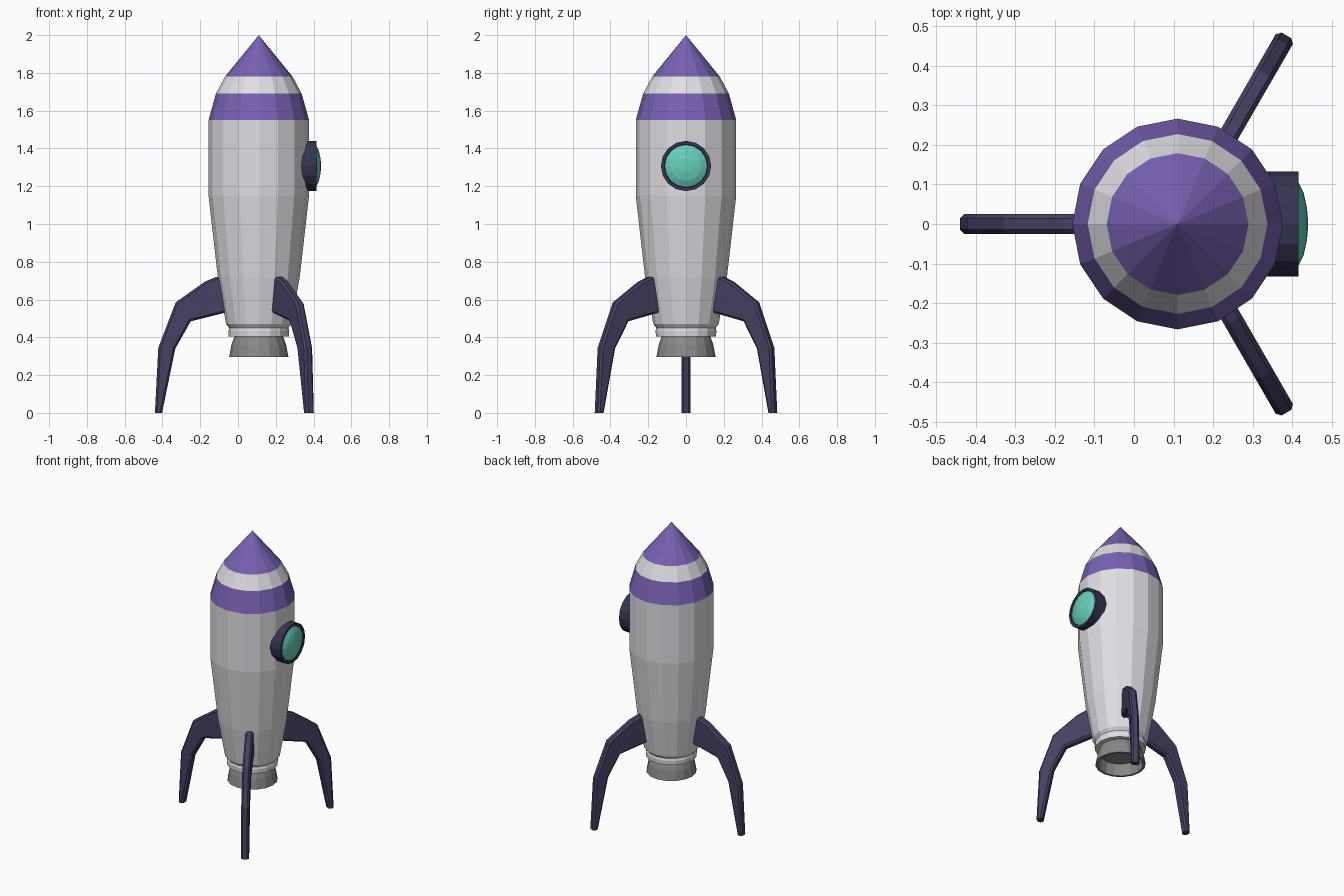
import bpy, bmesh
from math import cos, sin, pi, radians
from mathutils import Matrix, Vector

if "Cube" in bpy.data.objects:
    bpy.data.objects.remove(bpy.data.objects["Cube"])

AXIS_X = 0.11  # rocket axis


def material(name, rgb):
    m = bpy.data.materials.new(name)
    m.diffuse_color = (*rgb, 1)
    m.use_nodes = True
    m.node_tree.nodes["Principled BSDF"].inputs["Base Color"].default_value = m.diffuse_color
    return m


WHITE = material("hull_white", (0.75, 0.73, 0.77))
PURPLE = material("purple", (0.19, 0.12, 0.45))
NAVY = material("navy", (0.06, 0.052, 0.125))
RIM = material("rim_navy", (0.035, 0.035, 0.085))
GLASS = material("glass_teal", (0.13, 0.62, 0.48))
METAL = material("nozzle_grey", (0.25, 0.25, 0.25))


def finish(name, bm, mats, matrix):
    bmesh.ops.recalc_face_normals(bm, faces=bm.faces)
    me = bpy.data.meshes.new(name)
    bm.to_mesh(me)
    bm.free()
    me.transform(matrix)
    for m in mats:
        me.materials.append(m)
    ob = bpy.data.objects.new(name, me)
    bpy.context.collection.objects.link(ob)
    return ob


def lathe(name, profile, mats, matrix, bands=None, n=16):
    """Revolve (radius, height) points about z; radius 0 makes a pole."""
    bm = bmesh.new()
    rings = []
    for r, z in profile:
        count = n if r > 0 else 1
        rings.append([bm.verts.new((r * cos(2 * pi * i / n), r * sin(2 * pi * i / n), z))
                      for i in range(count)])
    for k, (a, b) in enumerate(zip(rings, rings[1:])):
        for i in range(n):
            j = (i + 1) % n
            quad = [a[i % len(a)], a[j % len(a)], b[j % len(b)], b[i % len(b)]]
            face = bm.faces.new(list(dict.fromkeys(quad)))
            face.material_index = bands[k] if bands else 0
    return finish(name, bm, mats, matrix)


base = Matrix.Translation((AXIS_X, 0, 0))

# Hull with striped nose
lathe("hull",
      [(0, 0.405), (0.159, 0.405), (0.161, 0.435), (0.157, 0.45), (0.173, 0.47),
       (0.217, 0.72), (0.266, 1.15), (0.266, 1.55), (0.227, 1.69),
       (0.179, 1.78), (0, 2.0)],
      [WHITE, PURPLE], base, [0] * 7 + [1, 0, 1])

# Hollow engine nozzle
lathe("nozzle",
      [(0, 0.41), (0.127, 0.41), (0.145, 0.36), (0.157, 0.295), (0.142, 0.295),
       (0.125, 0.37), (0, 0.37)],
      [METAL], base)

# Porthole rim and domed glass, facing +x
side = Matrix.Translation((0, 0, 1.307)) @ Matrix.Rotation(pi / 2, 4, 'Y')
lathe("porthole_rim",
      [(0, 0.32), (0.133, 0.32), (0.133, 0.416), (0.115, 0.416), (0.113, 0.405), (0, 0.405)],
      [RIM], side)
lathe("porthole_glass",
      [(0, 0.40), (0.115, 0.40), (0.112, 0.412), (0.08, 0.428), (0.04, 0.437), (0, 0.44)],
      [GLASS], side)

# Three curved landing fins: outline as (radius, z)
outline = [(0.18, 0.72), (0.225, 0.72), (0.285, 0.695), (0.44, 0.585), (0.532, 0.345),
           (0.55, 0), (0.512, 0), (0.442, 0.34), (0.36, 0.485), (0.18, 0.53), (0.15, 0.55)]
HALF = 0.025
for label, angle in (("left", 180), ("front", -60), ("back", 60)):
    bm = bmesh.new()
    face = bm.faces.new([bm.verts.new((r, -HALF, z)) for r, z in outline])
    ext = bmesh.ops.extrude_face_region(bm, geom=[face])
    moved = [v for v in ext["geom"] if isinstance(v, bmesh.types.BMVert)]
    bmesh.ops.translate(bm, verts=moved, vec=(0, 2 * HALF, 0))
    # Chamfer the long rims of both side faces
    rims = [e for e in bm.edges
            if abs(e.verts[0].co.y - e.verts[1].co.y) < 1e-5
            and max(v.co.z for v in e.verts) > 0.01]
    bmesh.ops.bevel(bm, geom=rims, offset=0.011, segments=1, affect='EDGES')
    finish(label + "_fin", bm, [NAVY], base @ Matrix.Rotation(radians(angle), 4, 'Z'))
